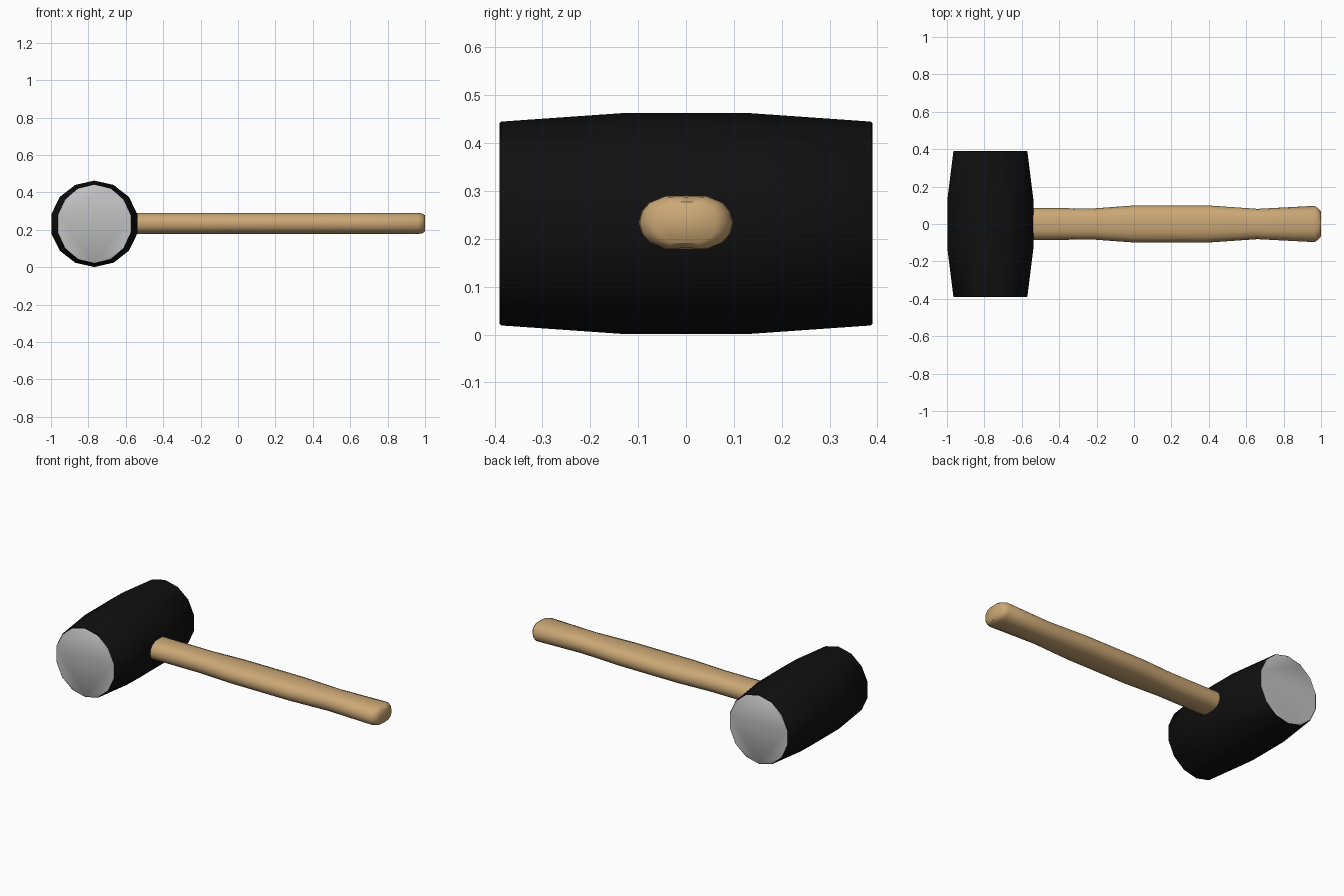
import bpy, bmesh, math

if "Cube" in bpy.data.objects:
    bpy.data.objects.remove(bpy.data.objects["Cube"])

def material(name, rgb):
    m = bpy.data.materials.new(name)
    m.diffuse_color = (*rgb, 1)
    m.use_nodes = True
    m.node_tree.nodes["Principled BSDF"].inputs["Base Color"].default_value = m.diffuse_color
    return m

black = material("black rubber", (0.005, 0.005, 0.005))
grey = material("grey face", (0.55, 0.55, 0.55))
wood = material("tan wood", (0.60, 0.39, 0.18))

def loft(name, rings, mats, angle, cap_material=0):
    """Skin a list of equal-length point rings and cap both ends."""
    bm = bmesh.new()
    loops = [[bm.verts.new(p) for p in ring] for ring in rings]
    n = len(loops[0])
    for a, b in zip(loops, loops[1:]):
        for i in range(n):
            j = (i + 1) % n
            bm.faces.new((a[i], a[j], b[j], b[i]))
    for end in (loops[0], loops[-1]):
        bm.faces.new(end).material_index = cap_material
    bmesh.ops.recalc_face_normals(bm, faces=bm.faces[:])
    mesh = bpy.data.meshes.new(name)
    bm.to_mesh(mesh)
    bm.free()
    obj = bpy.data.objects.new(name, mesh)
    bpy.context.collection.objects.link(obj)
    for m in mats:
        mesh.materials.append(m)
    bpy.ops.object.select_all(action='DESELECT')
    obj.select_set(True)
    bpy.context.view_layer.objects.active = obj
    bpy.ops.object.shade_smooth_by_angle(angle=math.radians(angle))
    return obj

# Barrel head: 14-sided, bulging in the middle, grey striking faces
SIDES = 14
def head_ring(y, rx, rz):
    return [(-0.768 + rx * math.sin(2 * math.pi * i / SIDES), y,
             0.232 + rz * math.cos(2 * math.pi * i / SIDES)) for i in range(SIDES)]

half = [(0.39, 0.200, 0.209), (0.387, 0.203, 0.213), (0.13, 0.236, 0.231)]
profile = [(-y, rx, rz) for y, rx, rz in half] + half[::-1]
loft("head", [head_ring(*p) for p in profile], [black, grey], 40, cap_material=1)

# Handle: flattened rounded section, waisted near the head and the grip end
section = [(1, 0), (0.94, 0.42), (0.78, 0.76), (0.45, 1), (0, 1.02)]
quarter = section + [(-a, b) for a, b in section[-2::-1]]
outline = quarter + [(a, -b) for a, b in quarter[-2:0:-1]]

stations = [(-0.70, 0.086, 0.055), (-0.54, 0.086, 0.055), (-0.22, 0.083, 0.055),
            (0.0, 0.099, 0.055), (0.40, 0.099, 0.055), (0.66, 0.081, 0.055),
            (0.965, 0.097, 0.055), (0.985, 0.084, 0.052), (1.0, 0.066, 0.042)]
loft("handle", [[(x, a * w, 0.234 + b * h) for a, b in outline]
                for x, w, h in stations], [wood], 50)
